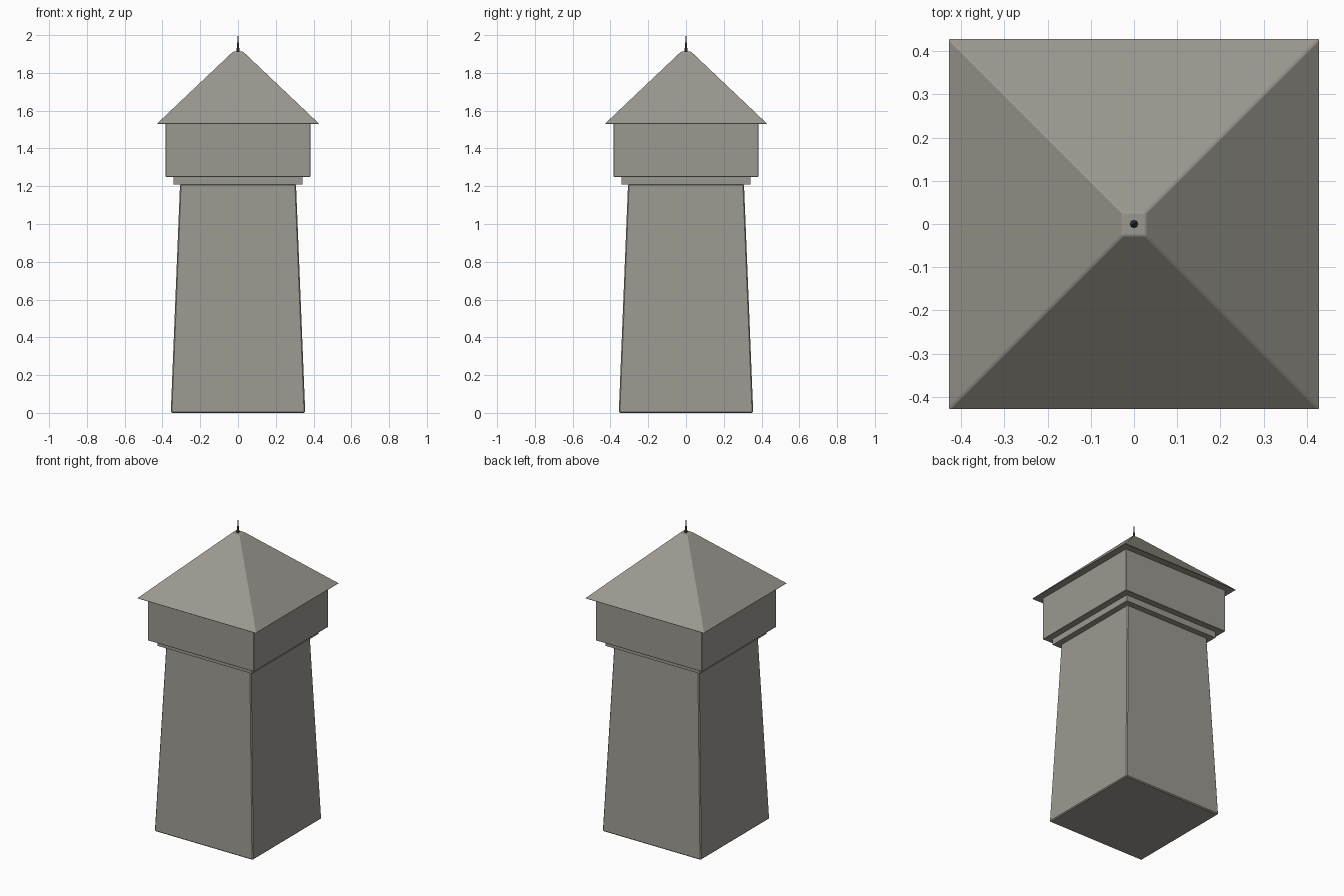
import bpy
import bmesh

old = bpy.data.objects.get("Cube")
if old:
    bpy.data.objects.remove(old, do_unlink=True)


def make_material(name, colour):
    mat = bpy.data.materials.new(name)
    mat.use_nodes = True
    mat.diffuse_color = colour
    mat.node_tree.nodes["Principled BSDF"].inputs["Base Color"].default_value = colour
    return mat


stone = make_material("warm grey stone", (0.33, 0.32, 0.28, 1))
metal = make_material("dark metal", (0.08, 0.08, 0.085, 1))


def add_object(name, bm, mat):
    mesh = bpy.data.meshes.new(name)
    bm.to_mesh(mesh)
    bm.free()
    mesh.materials.append(mat)
    obj = bpy.data.objects.new(name, mesh)
    bpy.context.collection.objects.link(obj)
    return obj


def square_block(name, low, high, z0, z1, bevel=0):
    """Square block tapering from half width low to half width high."""
    bm = bmesh.new()
    bmesh.ops.create_cube(bm, size=2)
    for v in bm.verts:
        top = v.co.z > 0
        half = high if top else low
        v.co = (v.co.x * half, v.co.y * half, z1 if top else z0)
    obj = add_object(name, bm, stone)
    if bevel:
        mod = obj.modifiers.new("worn edges", "BEVEL")
        mod.width = bevel
        mod.segments = 1
    return obj


# Tower body, from the ground up
square_block("tower_shaft", 0.356, 0.307, 0, 1.212, 0.006)
square_block("collar", 0.342, 0.342, 1.21, 1.25)
square_block("upper_storey", 0.383, 0.383, 1.25, 1.532, 0.002)
square_block("roof", 0.43, 0.027, 1.53, 1.912, 0.003)

# Finial: a lathed spike on a small knob
bm = bmesh.new()
profile = [(0.006, 1.908), (0.009, 1.92), (0.006, 1.935), (0.001, 2.0)]
for (r0, z0), (r1, z1) in zip(profile, profile[1:]):
    made = bmesh.ops.create_cone(bm, segments=8, radius1=r0, radius2=r1,
                                 depth=z1 - z0, cap_ends=(z1 == 2.0))
    bmesh.ops.translate(bm, verts=made["verts"], vec=(0, 0, (z0 + z1) / 2))
bmesh.ops.remove_doubles(bm, verts=bm.verts, dist=0.0005)
add_object("finial", bm, metal)
